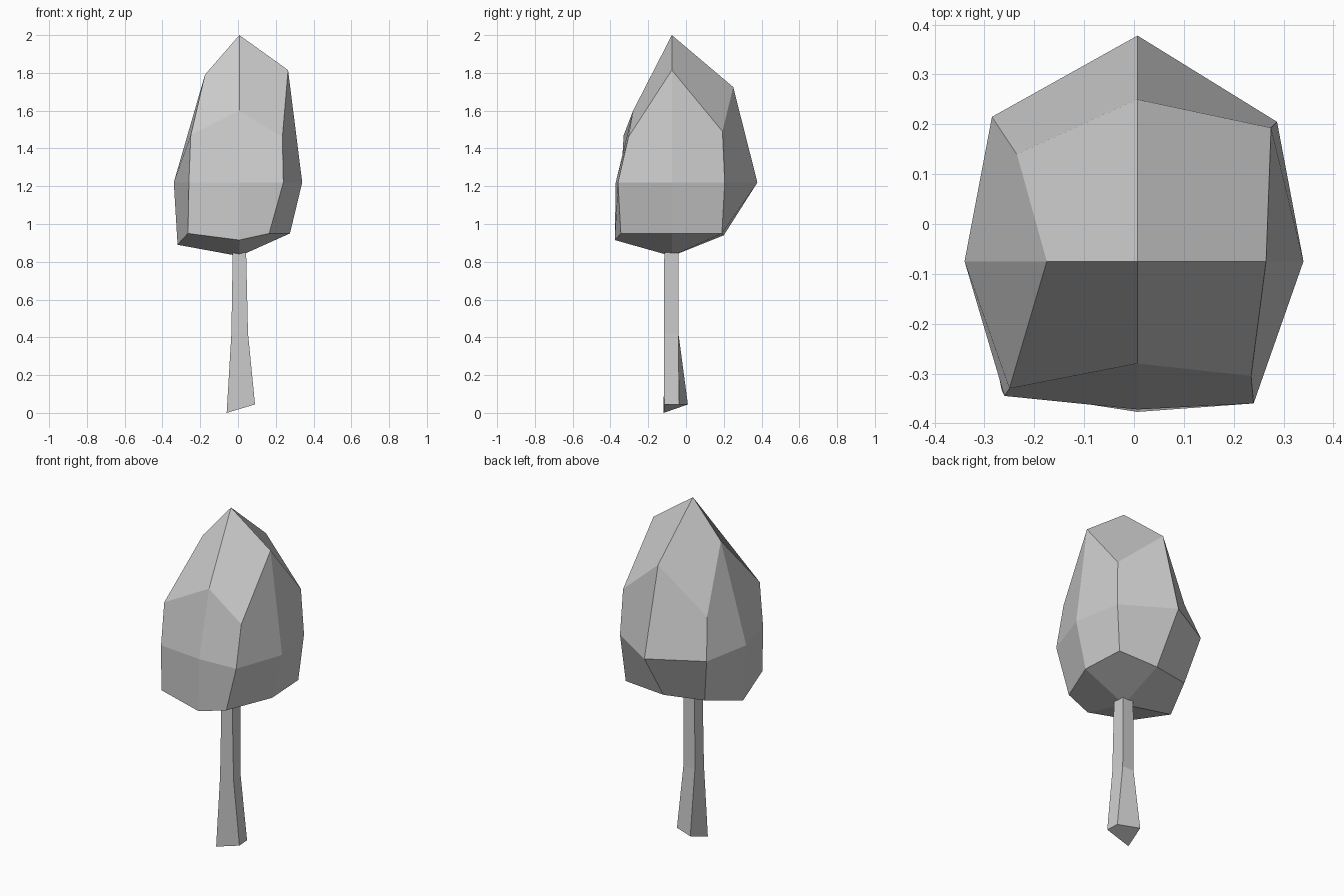
import bpy


def make(name, verts, faces):
    mesh = bpy.data.meshes.new(name)
    mesh.from_pydata(verts, [], faces)
    mesh.validate()
    obj = bpy.data.objects.new(name, mesh)
    bpy.context.collection.objects.link(obj)
    return obj


def band(lower, upper, n):
    """Quads joining two rings that start at the given vertex indices."""
    return [(lower + i, lower + (i + 1) % n, upper + (i + 1) % n, upper + i) for i in range(n)]


# Crown: three uneven eight-sided rings, counter-clockwise from +x
low = [(.275, -.075, .95), (.26, .19, .95), (.007, .20, .94), (-.226, .149, .95),
       (-.32, -.075, .89), (-.265, -.335, .95), (.007, -.377, .915), (.165, -.345, .95)]
middle = [(x, y, 1.22) for x, y in
          [(.34, -.075), (.287, .205), (.007, .378), (-.285, .215),
           (-.34, -.075), (-.26, -.345), (.007, -.372), (.24, -.36)]]
high = [(.265, -.075, 1.815), (.275, .193, 1.49), (.007, .25, 1.725), (-.235, .14, 1.44),
        (-.175, -.075, 1.79), (-.25, -.33, 1.47), (.007, -.28, 1.6), (.235, -.305, 1.46)]
poles = [(.007, -.075, .83), (.007, -.075, 2.0)]

# Each cap is four kite-shaped quads meeting at a pole
faces = band(0, 8, 8) + band(8, 16, 8)
for i in range(0, 8, 2):
    j = (i + 2) % 8
    faces.append((24, j, i + 1, i))
    faces.append((25, 16 + i, 17 + i, 16 + j))
make("crown", low + middle + high + poles, faces)

# Trunk: four-sided, flaring and tilted at the foot
foot = [(-.06, -.118, 0), (.09, -.115, .045), (.085, -.037, .045), (-.035, .01, .045)]
bend = [(-.035, -.117, .42), (.053, -.117, .42), (.045, -.04, .42), (-.03, -.04, .42)]
top = [(-.028, -.115, .85), (.043, -.115, .85), (.043, -.04, .85), (-.028, -.04, .85)]
make("trunk", foot + bend + top,
     band(0, 4, 4) + band(4, 8, 4) + [(3, 2, 1, 0), (8, 9, 10, 11)])
